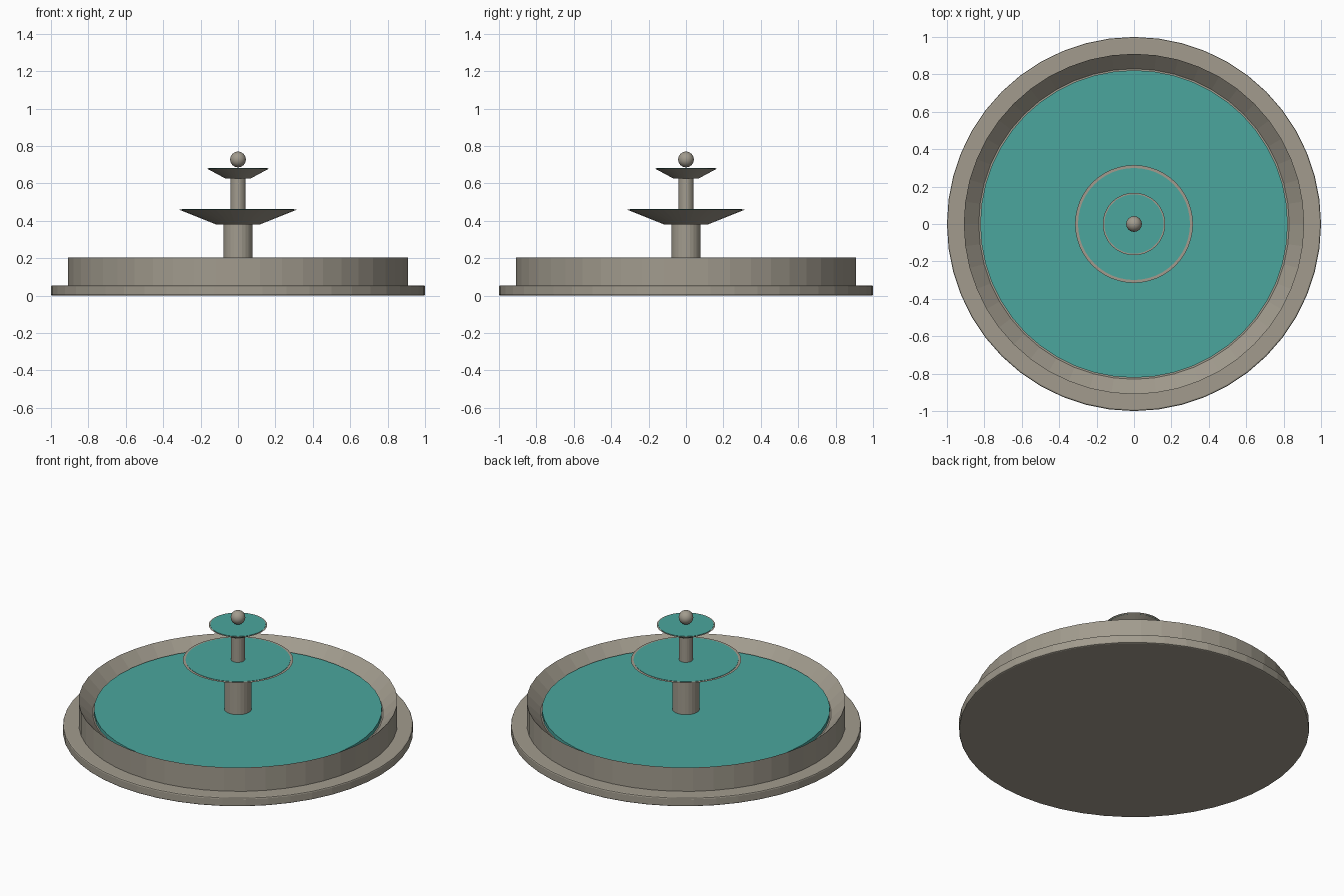
import bpy
import math

cube = bpy.data.objects.get("Cube")
if cube:
    bpy.data.objects.remove(cube)


def material(name, colour):
    mat = bpy.data.materials.new(name)
    mat.use_nodes = True
    mat.diffuse_color = (*colour, 1)
    mat.node_tree.nodes["Principled BSDF"].inputs["Base Color"].default_value = (*colour, 1)
    return mat


STONE = material("stone", (0.36, 0.33, 0.27))
WATER = material("water", (0.07, 0.38, 0.34))


def lathe(name, profile, sides, mat):
    """Spin a (radius, height) profile about z; the open ends are capped."""
    verts = [(r * math.cos(math.tau * i / sides), r * math.sin(math.tau * i / sides), z)
             for r, z in profile for i in range(sides)]
    faces = [(k * sides + i, k * sides + (i + 1) % sides,
              (k + 1) * sides + (i + 1) % sides, (k + 1) * sides + i)
             for k in range(len(profile) - 1) for i in range(sides)]
    faces.append(tuple(reversed(range(sides))))
    faces.append(tuple(range((len(profile) - 1) * sides, len(verts))))
    mesh = bpy.data.meshes.new(name)
    mesh.from_pydata(verts, [], faces)
    mesh.materials.append(mat)
    obj = bpy.data.objects.new(name, mesh)
    bpy.context.collection.objects.link(obj)
    return obj


def disc(name, radius, bottom, top, sides, mat):
    return lathe(name, [(radius, bottom), (radius, top)], sides, mat)


# Plinth with softened edges
plinth = disc("plinth", 1.0, 0, 0.055, 48, STONE)
bevel = plinth.modifiers.new("soft_edges", "BEVEL")
bevel.width = 0.008
bevel.segments = 2
bevel.limit_method = "ANGLE"
bevel.angle_limit = math.radians(40)

# Basin with sloping inner wall, and its pool
lathe("basin", [(0.91, 0.05), (0.91, 0.205), (0.83, 0.125)], 48, STONE)
disc("pool_water", 0.822, 0.12, 0.15, 48, WATER)

# Two tiers: column, flaring bowl and a water surface on each
tiers = [("lower", 0.078, 0.12, 0.38, 0.115, 0.315, 0.46),
         ("upper", 0.04, 0.45, 0.625, 0.065, 0.167, 0.68)]
for name, column_r, foot, neck, base_r, rim_r, rim_z in tiers:
    disc(name + "_column", column_r, foot, neck, 24, STONE)
    lathe(name + "_bowl", [(base_r, neck), (rim_r, rim_z)], 48, STONE)
    disc(name + "_water", rim_r * 0.95, rim_z - 0.005, rim_z + 0.002, 48, WATER)

# Finial ball
bpy.ops.mesh.primitive_uv_sphere_add(segments=24, ring_count=16, radius=0.042,
                                     location=(0, 0, 0.728))
ball = bpy.context.object
ball.name = "finial_ball"
ball.data.materials.append(STONE)
bpy.ops.object.shade_smooth_by_angle()
